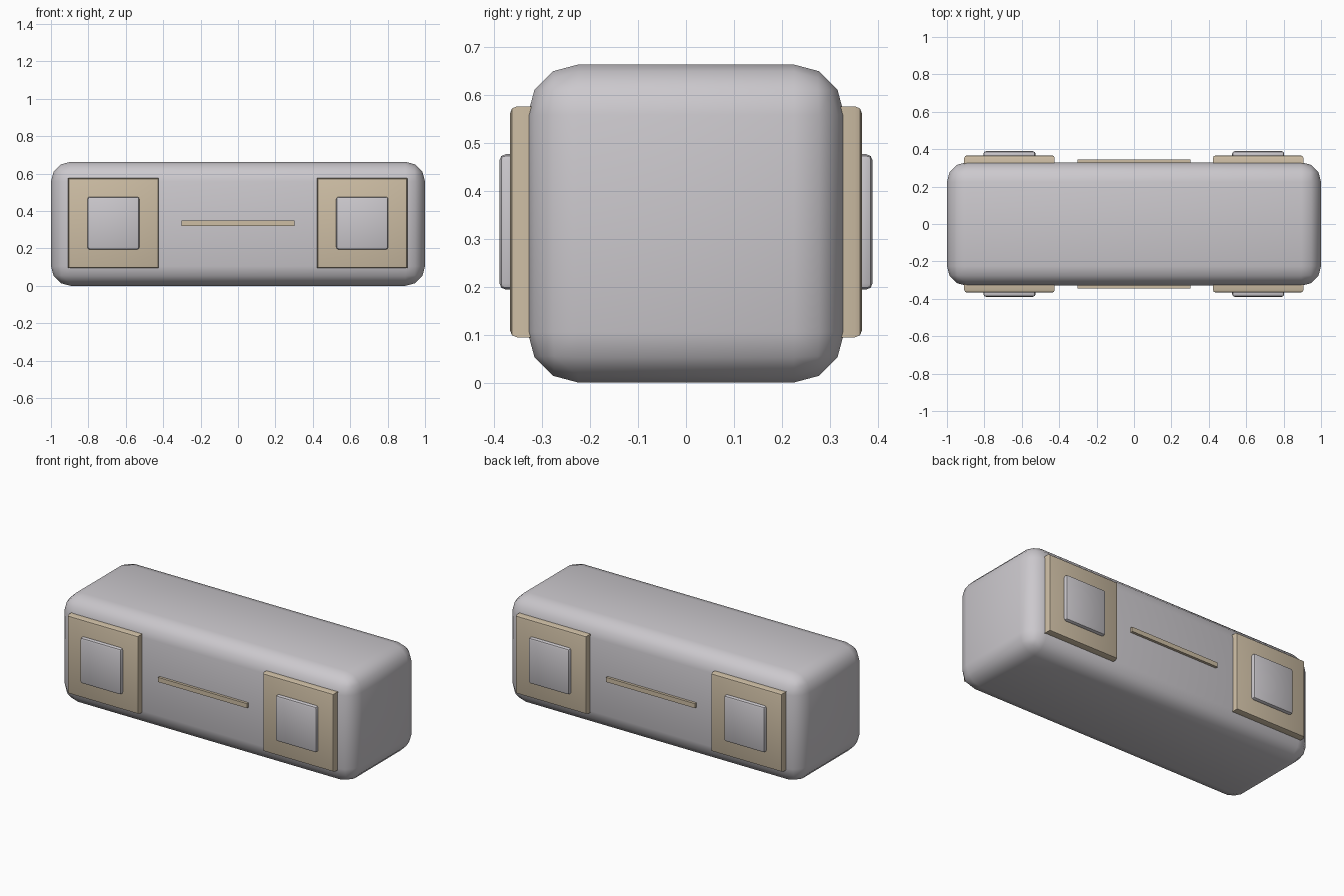
import bpy
import bmesh
import math
from mathutils import Vector

cube = bpy.data.objects.get("Cube")
if cube:
    bpy.data.objects.remove(cube, do_unlink=True)


def material(name, rgb):
    mat = bpy.data.materials.new(name)
    mat.use_nodes = True
    mat.diffuse_color = (*rgb, 1)
    mat.node_tree.nodes["Principled BSDF"].inputs["Base Color"].default_value = (*rgb, 1)
    return mat


GREY = material("pale grey", (0.60, 0.58, 0.61))
TAN = material("warm tan", (0.61, 0.51, 0.37))


def rounded_box(name, low, high, mat, bevel=0, segments=1, side=0, angle=35):
    """Bevelled box; side = -1 or 1 bevels only the rim facing that way along y."""
    low, high = Vector(low), Vector(high)
    bm = bmesh.new()
    bmesh.ops.create_cube(bm, size=1)
    bmesh.ops.scale(bm, vec=high - low, verts=bm.verts)
    bmesh.ops.translate(bm, vec=(low + high) / 2, verts=bm.verts)
    if bevel:
        middle = (low.y + high.y) / 2
        edges = [e for e in bm.edges
                 if not side or all((v.co.y - middle) * side > 0 for v in e.verts)]
        bmesh.ops.bevel(bm, geom=edges, offset=bevel, segments=segments,
                        profile=0.5, affect='EDGES')
    mesh = bpy.data.meshes.new(name)
    bm.to_mesh(mesh)
    bm.free()
    mesh.materials.append(mat)
    obj = bpy.data.objects.new(name, mesh)
    bpy.context.collection.objects.link(obj)
    bpy.ops.object.select_all(action='DESELECT')
    obj.select_set(True)
    bpy.context.view_layer.objects.active = obj
    bpy.ops.object.shade_smooth_by_angle(angle=math.radians(angle))
    return obj


# Long rounded body
rounded_box("body", (-1, -0.33, 0), (1, 0.33, 0.663), GREY, 0.105, 3)

MID = 0.335  # height of the centre line


def panel(name, x, half_w, half_h, inner, outer, face, mat, **bevel):
    """Raised box on the front (face -1) or back (face 1)."""
    y0, y1 = sorted((inner * face, outer * face))
    rounded_box(name, (x - half_w, y0, MID - half_h), (x + half_w, y1, MID + half_h),
                mat, **bevel)


# Square plates with raised buttons, and a thin slot bar, on both faces
for face, place in ((-1, "front"), (1, "back")):
    for x, hand in ((-0.666, "right"), (0.664, "left")):
        panel(f"{place}_{hand}_plate", x, 0.242, 0.241, 0.31, 0.367, face, TAN,
              bevel=0.015, segments=2, side=face)
        panel(f"{place}_{hand}_button", x, 0.139, 0.141, 0.35, 0.389, face, GREY,
              bevel=0.013, segments=2)
    panel(f"{place}_bar", 0, 0.303, 0.014, 0.31, 0.346, face, TAN)
